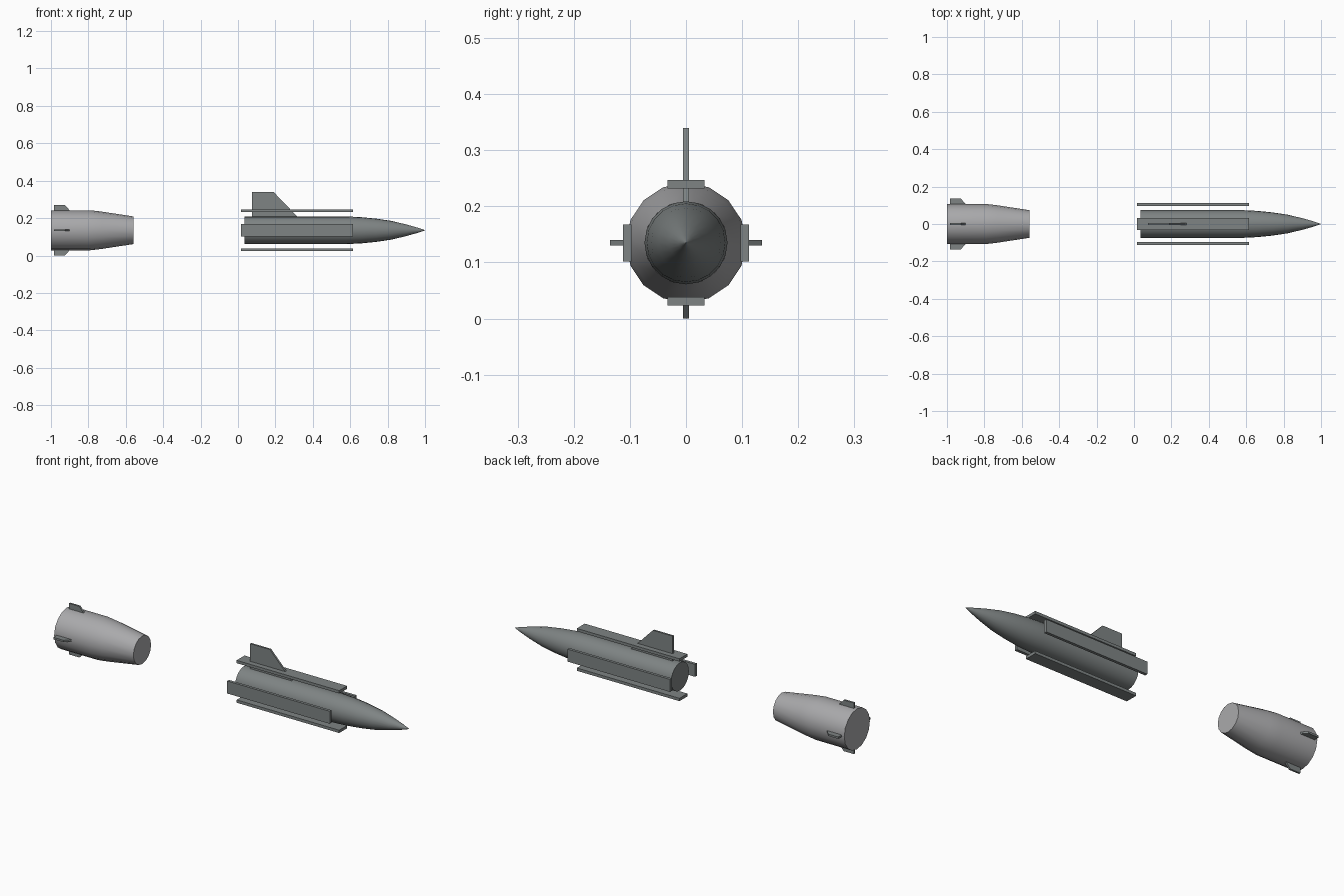
import bpy, bmesh
from math import pi, cos, sin, radians
from mathutils import Matrix, Vector

cube = bpy.data.objects.get("Cube")
if cube:
    bpy.data.objects.remove(cube, do_unlink=True)

AXIS = Matrix.Translation((0, 0, 0.135))


def material(name, colour):
    m = bpy.data.materials.new(name)
    m.use_nodes = True
    m.diffuse_color = (*colour, 1)
    m.node_tree.nodes["Principled BSDF"].inputs["Base Color"].default_value = (*colour, 1)
    return m


light_grey = material("light grey", (0.40, 0.40, 0.41))
dark_grey = material("dark grey", (0.21, 0.23, 0.23))


def finish(name, bm, mat, smooth=False):
    bmesh.ops.recalc_face_normals(bm, faces=bm.faces)
    mesh = bpy.data.meshes.new(name)
    bm.to_mesh(mesh)
    bm.free()
    mesh.materials.append(mat)
    obj = bpy.data.objects.new(name, mesh)
    bpy.context.collection.objects.link(obj)
    if smooth:
        bpy.ops.object.select_all(action='DESELECT')
        obj.select_set(True)
        bpy.context.view_layer.objects.active = obj
        bpy.ops.object.shade_smooth_by_angle(angle=radians(35))
    return obj


def revolve(name, profile, sides, mat):
    """Closed solid of (x, radius) rings around the long axis."""
    bm = bmesh.new()
    rings = []
    for x, r in profile:
        ring = []
        for i in range(sides):
            a = 2 * pi * i / sides
            ring.append(bm.verts.new(AXIS @ Vector((x, r * cos(a), r * sin(a)))))
        rings.append(ring)
    for a, b in zip(rings, rings[1:]):
        for i in range(sides):
            j = (i + 1) % sides
            bm.faces.new((a[i], a[j], b[j], b[i]))
    bm.faces.new(rings[0])
    bm.faces.new(rings[-1])
    finish(name, bm, mat, True)


def slab(name, outline, thickness, turn, mat):
    """(x, distance from axis) outline, thickened sideways, turned about the axis."""
    bm = bmesh.new()
    place = AXIS @ Matrix.Rotation(turn, 4, 'X')
    h = thickness / 2
    near = [bm.verts.new(place @ Vector((x, -h, r))) for x, r in outline]
    far = [bm.verts.new(place @ Vector((x, h, r))) for x, r in outline]
    bm.faces.new(near)
    bm.faces.new(far)
    n = len(outline)
    for i in range(n):
        j = (i + 1) % n
        bm.faces.new((near[i], near[j], far[j], far[i]))
    finish(name, bm, mat)


# Detached rear stage
revolve("booster_body", [(-1, 0.107), (-0.79, 0.107), (-0.73, 0.1), (-0.56, 0.074)],
        16, light_grey)

# Forward stage with pointed nose
revolve("main_body", [(0.035, 0.074), (0.58, 0.074), (0.66, 0.07), (0.74, 0.062),
                      (0.82, 0.05), (0.9, 0.031), (0.96, 0.014), (1, 0.0008)],
        20, dark_grey)

# Four long plates and four small fins spaced around the axis
plate = [(0.015, 0.097), (0.615, 0.097), (0.615, 0.112), (0.015, 0.112)]
small_fin = [(-0.985, 0.095), (-0.89, 0.095), (-0.925, 0.135), (-0.985, 0.135)]
for side, turn in zip(("top", "right", "bottom", "left"), (0, pi / 2, pi, -pi / 2)):
    slab(side + "_plate", plate, 0.066, turn, dark_grey)
    slab(side + "_booster_fin", small_fin, 0.01, turn, dark_grey)

# Tall tail fin
slab("tail_fin", [(0.075, 0.065), (0.325, 0.065), (0.19, 0.205), (0.075, 0.205)],
     0.01, 0, dark_grey)
